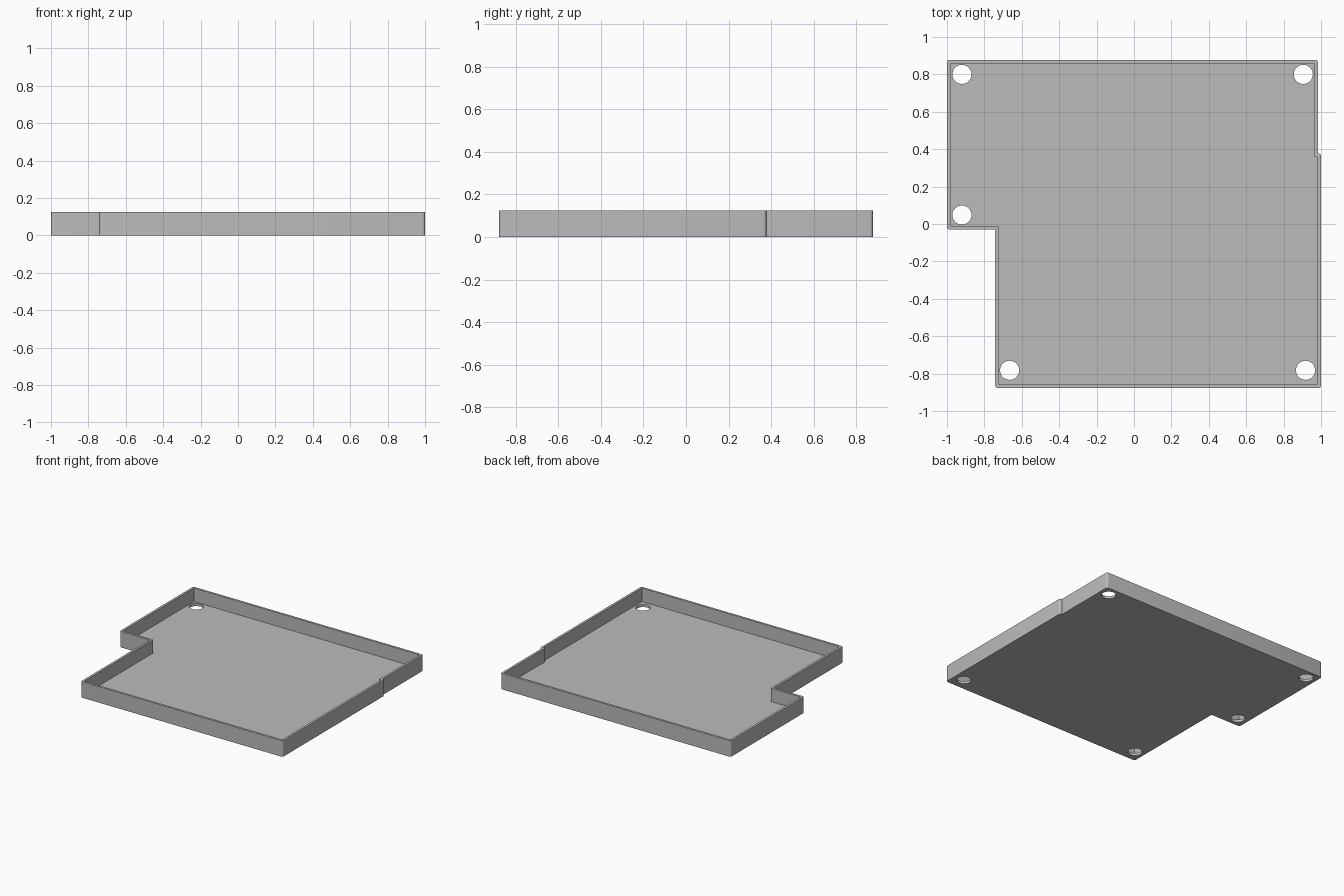
import bpy, bmesh, math
from mathutils import Vector

cube = bpy.data.objects.get("Cube")
if cube:
    bpy.data.objects.remove(cube, do_unlink=True)

HEIGHT, FLOOR, WALL, ROUND = 0.125, 0.02, 0.018, 0.014
HOLE_RADIUS = 0.051

# Tray outline, counter-clockwise
OUTLINE = [Vector(p) for p in (
    (-1, 0.877), (-1, -0.03), (-0.742, -0.03), (-0.742, -0.877),
    (1, -0.877), (1, 0.377), (0.984, 0.377), (0.984, 0.877))]
HOLES = [(-0.92, 0.8), (0.905, 0.8), (-0.92, 0.048), (-0.665, -0.782), (0.917, -0.782)]

grey = bpy.data.materials.new("light grey")
grey.use_nodes = True
colour = (0.5, 0.5, 0.5, 1)
grey.diffuse_color = colour
grey.node_tree.nodes["Principled BSDF"].inputs["Base Color"].default_value = colour


def edges_at(points, i):
    p = points[i]
    return (p - points[i - 1]).normalized(), (points[(i + 1) % len(points)] - p).normalized()


def inset(points, d):
    """Move every side of a right-angled outline inward."""
    result = []
    for i, p in enumerate(points):
        a, b = edges_at(points, i)
        result.append(p + d * (Vector((-a.y, a.x)) + Vector((-b.y, b.x))))
    return result


def rounded(points, r, steps=4):
    """Round the outward corners, leaving inward ones sharp."""
    result = []
    for i, p in enumerate(points):
        a, b = edges_at(points, i)
        if a.cross(b) < 0:
            result.append(p)
            continue
        centre = p - a * r + b * r
        for k in range(steps + 1):
            t = k / steps * math.pi / 2
            result.append(centre - b * r * math.cos(t) + a * r * math.sin(t))
    return result


def prism(name, points, z0, z1):
    bm = bmesh.new()
    base = bm.faces.new([bm.verts.new((p.x, p.y, z0)) for p in points])
    top = bmesh.ops.extrude_face_region(bm, geom=[base])["geom"]
    bmesh.ops.translate(bm, vec=(0, 0, z1 - z0),
                        verts=[g for g in top if isinstance(g, bmesh.types.BMVert)])
    bmesh.ops.recalc_face_normals(bm, faces=bm.faces)
    mesh = bpy.data.meshes.new(name)
    bm.to_mesh(mesh)
    bm.free()
    mesh.materials.append(grey)
    obj = bpy.data.objects.new(name, mesh)
    bpy.context.collection.objects.link(obj)
    return obj


def cut(target, cutter):
    cutter.hide_render = True
    mod = target.modifiers.new("cut", 'BOOLEAN')
    mod.operation, mod.solver, mod.object = 'DIFFERENCE', 'EXACT', cutter
    bpy.context.view_layer.objects.active = target
    bpy.ops.object.modifier_apply(modifier=mod.name)
    bpy.data.objects.remove(cutter, do_unlink=True)


# Solid tray, hollowed from above
tray = prism("tray", rounded(OUTLINE, ROUND), 0, HEIGHT)
cut(tray, prism("hollow_cutter", inset(OUTLINE, WALL), FLOOR, HEIGHT + 0.1))

# Round holes through the floor
for x, y in HOLES:
    ring = [Vector((x, y)) + HOLE_RADIUS * Vector((math.cos(t), math.sin(t)))
            for t in (k * math.tau / 48 for k in range(48))]
    cut(tray, prism("hole_cutter", ring, -0.1, FLOOR + 0.03))

# Smooth the curved sides only
bpy.ops.object.select_all(action='DESELECT')
tray.select_set(True)
bpy.context.view_layer.objects.active = tray
bpy.ops.object.shade_smooth_by_angle(angle=math.radians(30))
